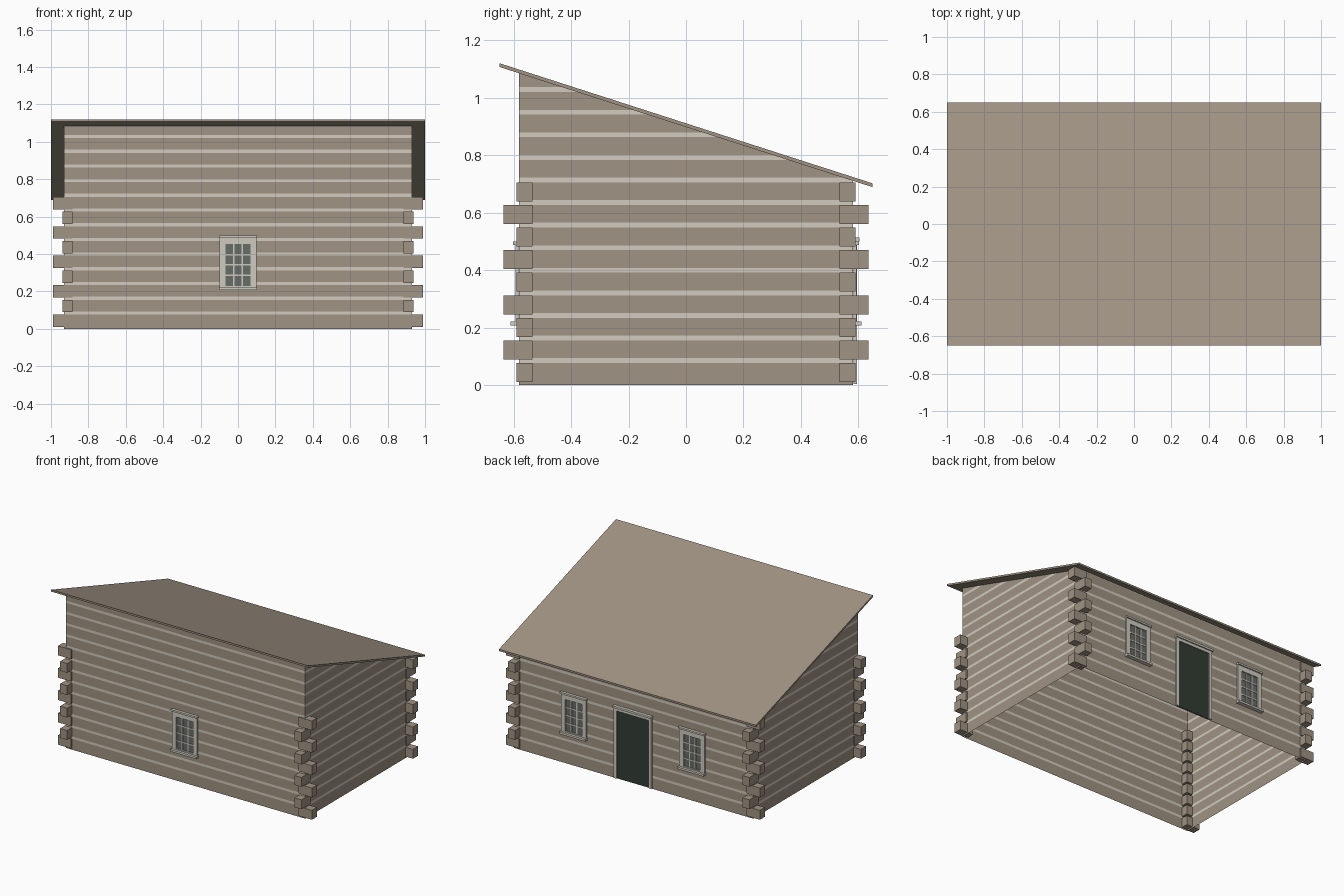
import bpy, bmesh
from mathutils import Vector

if "Cube" in bpy.data.objects:
    bpy.data.objects.remove(bpy.data.objects["Cube"])

WX, WY = 0.93, 0.582          # half size of the walls
PITCH, LOG_H = 0.0786, 0.0765  # log spacing and visible log height
SLOPE = 0.322


def material(name, rgb):
    lin = [((c / 255 + 0.055) / 1.055) ** 2.4 for c in rgb] + [1]
    m = bpy.data.materials.new(name)
    m.use_nodes = True
    m.diffuse_color = lin
    bsdf = m.node_tree.nodes["Principled BSDF"]
    bsdf.inputs["Base Color"].default_value = lin
    bsdf.inputs["Roughness"].default_value = 0.9
    return m


wood = material("weathered wood", (160, 147, 131))
chink = material("pale chinking", (210, 203, 191))
trim = material("grey white trim", (207, 204, 192))
glass = material("window glass", (104, 109, 103))
green = material("dark green door", (50, 60, 52))


def finish(name, bm, *mats):
    mesh = bpy.data.meshes.new(name)
    bm.to_mesh(mesh)
    bm.free()
    for m in mats:
        mesh.materials.append(m)
    obj = bpy.data.objects.new(name, mesh)
    bpy.context.collection.objects.link(obj)
    return obj


def add_box(bm, x, y, z):
    """Box from (low, high) pairs, in any order."""
    lo = Vector([min(p) for p in (x, y, z)])
    hi = Vector([max(p) for p in (x, y, z)])
    verts = bmesh.ops.create_cube(bm, size=1)["verts"]
    for v in verts:
        v.co = (lo + hi) / 2 + v.co * (hi - lo)


def boxes(name, mat, items):
    bm = bmesh.new()
    for item in items:
        add_box(bm, *item)
    return finish(name, bm, mat)


def roof_under(y):
    return 0.898 - SLOPE * y


# Walls: an open shell with a slanted top, sliced into logs and chinking
bm = bmesh.new()
corners = [(-WX, -WY), (WX, -WY), (WX, WY), (-WX, WY)]
low = [bm.verts.new((x, y, 0)) for x, y in corners]
top = [bm.verts.new((x, y, roof_under(y))) for x, y in corners]
for i in range(4):
    j = (i + 1) % 4
    bm.faces.new((low[i], low[j], top[j], top[i]))
for k in range(13):
    for z in (LOG_H + PITCH * k, LOG_H + 0.017 + PITCH * k):
        geom = bm.verts[:] + bm.edges[:] + bm.faces[:]
        bmesh.ops.bisect_plane(bm, geom=geom, plane_co=(0, 0, z), plane_no=(0, 0, 1))
for f in bm.faces:
    zs = [v.co.z for v in f.verts]
    mid = (min(zs) + max(zs)) / 2
    thin = max(zs) - min(zs) < 0.018
    f.material_index = int(thin and (mid - LOG_H) % PITCH < 0.017)
finish("log_walls", bm, wood, chink)

# Roof: one thin sloping slab
bm = bmesh.new()
add_box(bm, (-1, 1), (-0.65, 0.65), (0, 0.013))
for v in bm.verts:
    v.co.z += roof_under(v.co.y)
finish("roof", bm, wood)

# Log ends: alternate layers run past the corner along x and along y
ends = []
for k in range(9):
    x_out, y_out = (0.988, 0.59) if k % 2 == 0 else (0.939, 0.636)
    z = 0.0105 + PITCH * k
    for sx in (-1, 1):
        for sy in (-1, 1):
            ends.append(((sx * 0.885, sx * x_out), (sy * 0.534, sy * y_out), (z, z + 0.066)))
boxes("corner_log_ends", wood, ends)


def window(name, cx, side):
    def part(x0, x1, z0, z1, out):
        return ((cx + x0, cx + x1), (side * (WY + 0.0005), side * (WY + out)), (z0, z1))

    z0, z1, hw = 0.23, 0.453, 0.066
    boxes(name + "_glass", glass, [part(-hw, hw, z0, z1, 0.003)])
    # Casing, head cap and sill
    frame = [part(s * hw, s * 0.098, 0.222, 0.488, 0.011) for s in (-1, 1)]
    frame += [part(-hw, hw, z1, 0.488, 0.011), part(-hw, hw, 0.222, z0, 0.011),
              part(-0.102, 0.102, 0.488, 0.5, 0.02), part(-0.102, 0.102, 0.208, 0.222, 0.028)]
    # Glazing bars, three panes by four
    for i in (1, 2):
        x = -hw + 2 * hw * i / 3
        frame.append(part(x - 0.004, x + 0.004, z0, z1, 0.007))
    for i in (1, 2, 3):
        z = z0 + (z1 - z0) * i / 4
        frame.append(part(-hw, hw, z - 0.004, z + 0.004, 0.007))
    boxes(name + "_frame", trim, frame)


window("front_window", 0, -1)
window("back_left_window", 0.46, 1)
window("back_right_window", -0.46, 1)

# Back door with its casing and head cap
y_in = WY + 0.0005
boxes("door", green, [((-0.125, 0.125), (y_in, WY + 0.004), (0.004, 0.48))])
casing = [((s * 0.125, s * 0.146), (y_in, WY + 0.013), (0.004, 0.5)) for s in (-1, 1)]
casing += [((-0.125, 0.125), (y_in, WY + 0.013), (0.48, 0.5)),
           ((-0.15, 0.15), (y_in, WY + 0.022), (0.5, 0.514))]
boxes("door_casing", trim, casing)
